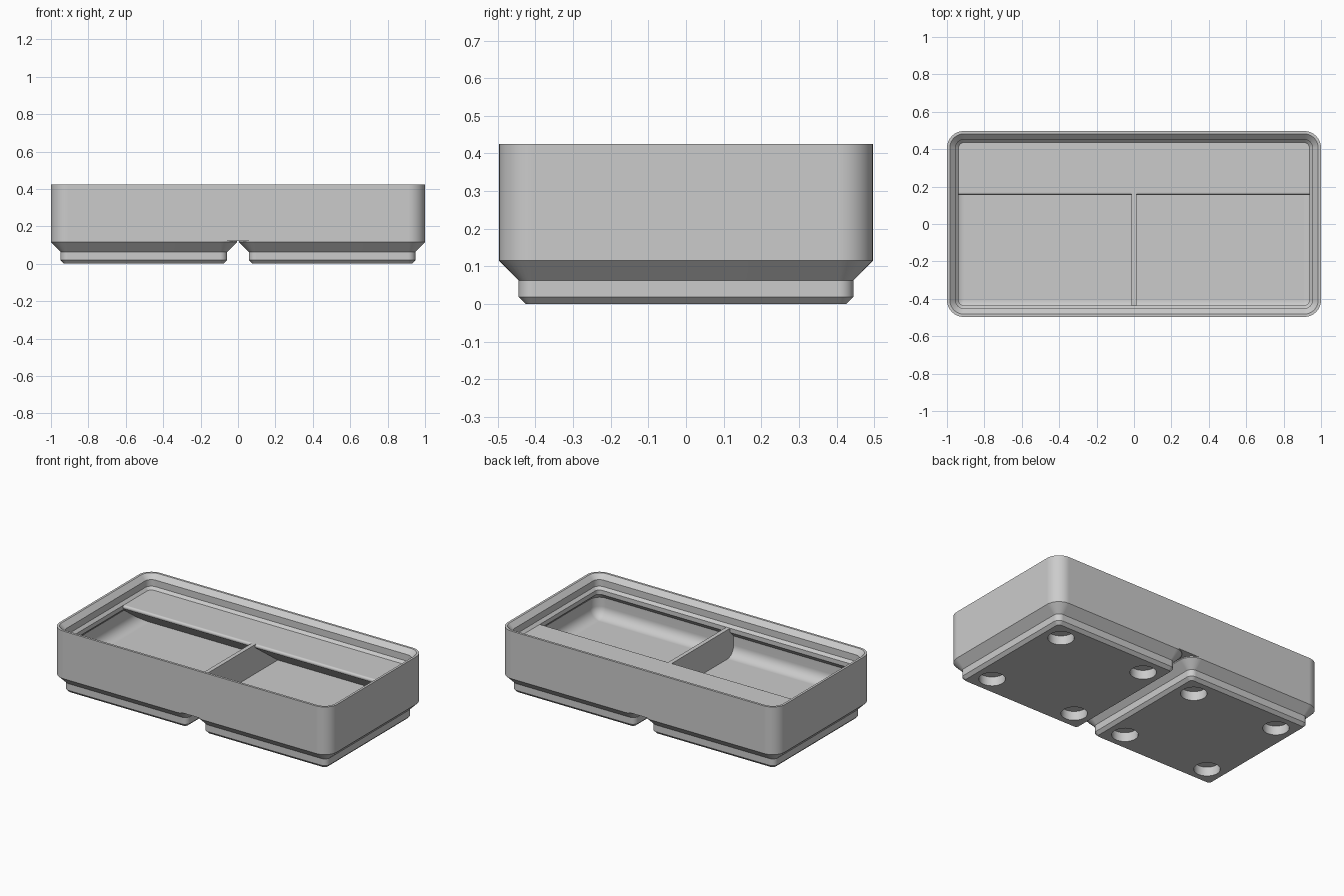
import bpy, bmesh
from math import sin, cos, pi, radians

if "Cube" in bpy.data.objects:
    bpy.data.objects.remove(bpy.data.objects["Cube"])

grey = bpy.data.materials.new("plain grey plastic")
grey.use_nodes = True
grey.diffuse_color = (0.6, 0.6, 0.6, 1)
grey.node_tree.nodes["Principled BSDF"].inputs["Base Color"].default_value = grey.diffuse_color


def finish(name, bm):
    """Turn a bmesh into a named object with the grey material."""
    bmesh.ops.recalc_face_normals(bm, faces=bm.faces)
    mesh = bpy.data.meshes.new(name)
    bm.to_mesh(mesh)
    bm.free()
    mesh.materials.append(grey)
    obj = bpy.data.objects.new(name, mesh)
    bpy.context.collection.objects.link(obj)
    return obj


def smooth(obj):
    """Smooth the curves, keep edges sharp and large faces flat."""
    obj.data.shade_smooth()
    obj.data.set_sharp_from_angle(angle=radians(30))
    obj.modifiers.new("flat_faces", "WEIGHTED_NORMAL").keep_sharp = True


def open_at(obj, z):
    """Remove the flat cap at height z, where two parts join."""
    bm = bmesh.new()
    bm.from_mesh(obj.data)
    cap = [f for f in bm.faces if all(abs(v.co.z - z) < 1e-4 for v in f.verts)]
    bmesh.ops.delete(bm, geom=cap, context="FACES")
    bm.to_mesh(obj.data)
    bm.free()


def rounded_ring(bm, cx, hx, hy, r, z, steps=8):
    """Vertices of a rounded rectangle."""
    ring = []
    for k, (sx, sy) in enumerate(((1, 1), (-1, 1), (-1, -1), (1, -1))):
        for i in range(steps + 1):
            a = (k + i / steps) * pi / 2
            ring.append(bm.verts.new((cx + sx * (hx - r) + r * cos(a),
                                      sy * (hy - r) + r * sin(a), z)))
    return ring


def loft(name, cx, hx, hy, profile):
    """Closed solid swept round a rounded rectangle; profile holds (inset, z)."""
    bm = bmesh.new()
    rings = [rounded_ring(bm, cx, hx - d, hy - d, max(0.09 - d, 0.003), z)
             for d, z in profile]
    for a, b in zip(rings, rings[1:]):
        for i in range(len(a)):
            j = (i + 1) % len(a)
            bm.faces.new((a[i], a[j], b[j], b[i]))
    bm.faces.new(rings[0])
    bm.faces.new(rings[-1])
    return finish(name, bm)


def prism(name, profile, x0, x1):
    """Extrude a (y, z) outline along x."""
    bm = bmesh.new()
    face = bm.faces.new([bm.verts.new((x0, y, z)) for y, z in profile])
    ext = bmesh.ops.extrude_face_region(bm, geom=[face])["geom"]
    bmesh.ops.translate(bm, vec=(x1 - x0, 0, 0),
                        verts=[v for v in ext if isinstance(v, bmesh.types.BMVert)])
    return finish(name, bm)


def bar(name, half_x, half_y, z0, z1):
    return prism(name, [(-half_y, z0), (half_y, z0), (half_y, z1), (-half_y, z1)],
                 -half_x, half_x)


HY, BASE, JOIN, FLOOR, TOP, SHELF = 0.497, 0.115, 0.122, 0.145, 0.425, 0.335
WALL, FILLET = 0.026, 0.067

# Tray: outer wall, stepped stacking lip, undercut, filleted floor
lip = [(0, JOIN), (0, TOP), (0.015, TOP), (0.0455, 0.395), (0.0455, 0.352),
       (0.062, SHELF), (0.062, 0.307), (WALL, 0.271)]
fillet = [(WALL + FILLET * (1 - cos(a)), FLOOR + FILLET * (1 - sin(a)))
          for a in [i * pi / 16 for i in range(9)]]
tray = loft("tray", 0, 1, HY, lip + fillet)
open_at(tray, JOIN)
smooth(tray)

# Feet with four round sockets each
for side, label in ((-1, "right"), (1, "left")):
    cx = side * 0.503
    foot = loft(label + "_foot", cx, 0.497, HY,
                [(0.071, 0), (0.052, 0.019), (0.052, 0.063), (0, BASE), (0, JOIN)])
    bm = bmesh.new()
    for sx in (-1, 1):
        for sy in (-1, 1):
            new = bmesh.ops.create_cone(bm, cap_ends=True, segments=40,
                                        radius1=0.077, radius2=0.077, depth=0.118)
            bmesh.ops.translate(bm, vec=(cx + sx * 0.311, sy * 0.311, 0), verts=new["verts"])
    cutter = finish("socket_cutter", bm)
    cutter.hide_render = True
    mod = foot.modifiers.new("sockets", "BOOLEAN")
    mod.object, mod.operation, mod.solver = cutter, "DIFFERENCE", "EXACT"
    graph = bpy.context.evaluated_depsgraph_get()
    foot.data = bpy.data.meshes.new_from_object(foot.evaluated_get(graph))
    foot.modifiers.clear()
    bpy.data.objects.remove(cutter)
    open_at(foot, JOIN)
    smooth(foot)

# Strip closing the tray's underside between the feet
bar("underside_bridge", 0.094, HY - 0.001, JOIN, JOIN + 0.004)

# Label shelf along the back: rounded front edge, sloping underside
R = 0.013
nose = [(0.156 + R - R * sin(a), SHELF - R + R * cos(a))
        for a in [radians(18 * i) for i in range(9)]]
smooth(prism("label_shelf", [(0.46, SHELF)] + nose + [(0.393, 0.143), (0.46, 0.143)],
             -0.97, 0.97))

# Divider between the two compartments
bar("divider", 0.0135, 0.48, FLOOR - 0.002, SHELF)
